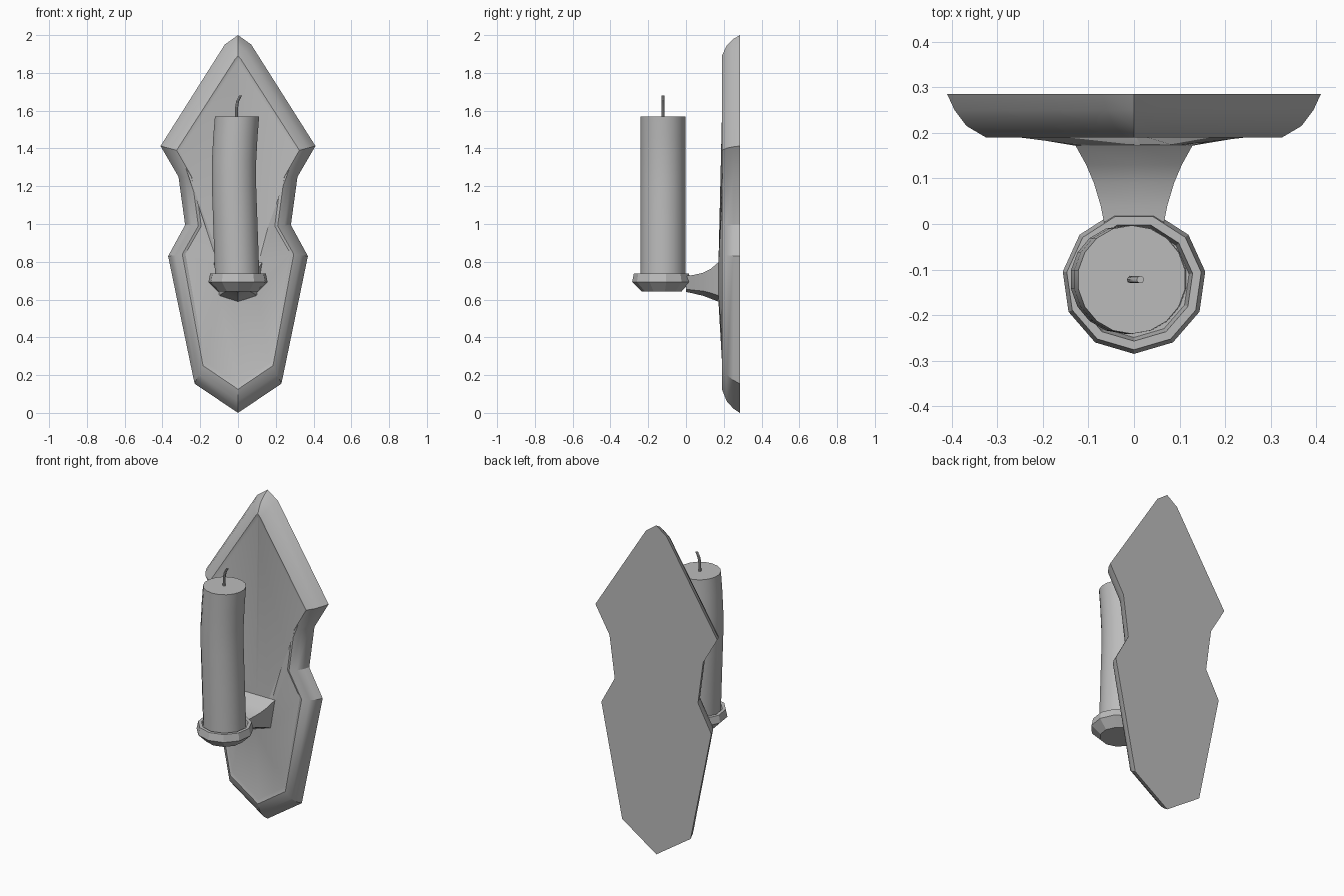
import bpy, bmesh, math

cube = bpy.data.objects.get("Cube")
if cube:
    bpy.data.objects.remove(cube)

grey = bpy.data.materials.new("plain grey")
grey.use_nodes = True
COLOUR = (0.5, 0.5, 0.5, 1)
grey.diffuse_color = COLOUR
grey.node_tree.nodes["Principled BSDF"].inputs["Base Color"].default_value = COLOUR


def loft(name, rings, angle=30):
    """Skin a list of equal-length closed rings and cap both ends."""
    bm = bmesh.new()
    rows = [[bm.verts.new(p) for p in ring] for ring in rings]
    for a, b in zip(rows, rows[1:]):
        for i in range(len(a)):
            j = (i + 1) % len(a)
            bm.faces.new((a[i], a[j], b[j], b[i]))
    bm.faces.new(rows[0])
    bm.faces.new(rows[-1])
    bmesh.ops.recalc_face_normals(bm, faces=bm.faces)
    mesh = bpy.data.meshes.new(name)
    bm.to_mesh(mesh)
    bm.free()
    mesh.materials.append(grey)
    obj = bpy.data.objects.new(name, mesh)
    bpy.context.collection.objects.link(obj)
    bpy.ops.object.select_all(action='DESELECT')
    obj.select_set(True)
    bpy.context.view_layer.objects.active = obj
    bpy.ops.object.shade_smooth_by_angle(angle=math.radians(angle))
    return obj


def mirrored(half, y):
    """Close a half outline that starts and ends on the centre line."""
    points = half + [(-x, z) for x, z in half[-2:0:-1]]
    return [(x, y, z) for x, z in points]


def circle(x, y, z, r, n):
    angles = [math.tau * i / n - math.pi / 2 for i in range(n)]
    return [(x + r * math.cos(a), y + r * math.sin(a), z) for a in angles]


def blend(a, b, t):
    return [(p[0] + (q[0] - p[0]) * t, p[1] + (q[1] - p[1]) * t) for p, q in zip(a, b)]


# Wall plate: rounded rim, small recessed lip, panel swelling out to the arm
outer = [(0, 2), (.07, 1.95), (.41, 1.413), (.315, 1.25),
         (.28, .995), (.37, .83), (.23, .155), (0, 0)]
inner = [(0, 1.89), (.015, 1.873), (.325, 1.39), (.245, 1.25),
         (.21, .99), (.295, .84), (.185, .25), (0, .125)]
root = [(0, .8), (.015, .8), (.09, .8), (.11, .8),
        (.13, .8), (.128, .79), (.1, .62), (0, .588)]
rim = [(0, .285), (.19, .25), (.5, .215), (1, .19), (1.22, .197)]
plate = [mirrored(blend(outer, inner, t), y) for t, y in rim]
plate.append(mirrored(root, .172))
loft("wall_plate", plate, 25)

# Arm: flared bracket, described by y, top width, top z, low width, side z, keel z
arm = [(.175, .13, .8, .1, .62, .588),
       (.13, .105, .762, .08, .635, .605),
       (.09, .088, .742, .06, .645, .62),
       (.04, .073, .73, .05, .65, .632),
       (0, .065, .725, .045, .655, .64)]
loft("arm", [mirrored([(0, zt), (wt, zt), (wl, zs), (0, zk)], y)
             for y, wt, zt, wl, zs, zk in arm])

# Faceted drip dish
DISH_Y = -.127
dish = [(.108, .643), (.158, .693), (.149, .737), (.13, .737), (.122, .69)]
loft("drip_dish", [circle(0, DISH_Y, z, r, 11) for r, z in dish], 20)

# Slightly bowed candle
bow = [(-.003, .685), (-.007, .8), (-.014, 1), (-.021, 1.2),
       (-.021, 1.33), (-.014, 1.46), (-.005, 1.57)]
loft("candle", [circle(x, -.122, z, .119, 18) for x, z in bow])

# Curled wick
curl = [(-.008, 1.56), (-.007, 1.62), (-.002, 1.65), (.006, 1.667), (.014, 1.68)]
loft("wick", [circle(x, -.122, z, .008, 8) for x, z in curl], 40)
